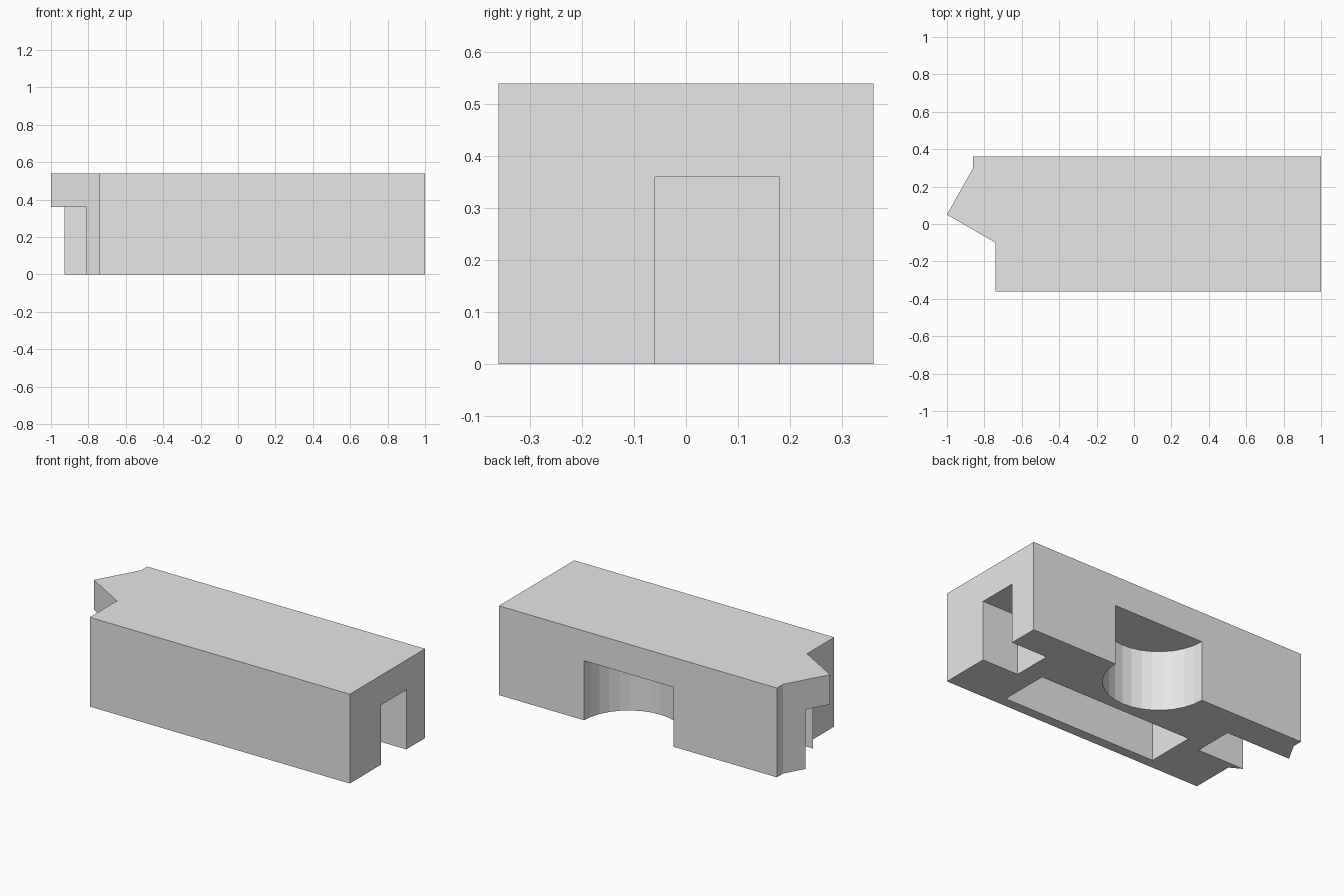
import bpy
import math

cube = bpy.data.objects.get("Cube")
if cube:
    bpy.data.objects.remove(cube, do_unlink=True)

grey = bpy.data.materials.new("light_grey")
grey.use_nodes = True
grey.diffuse_color = (0.8, 0.8, 0.8, 1)
grey.node_tree.nodes["Principled BSDF"].inputs["Base Color"].default_value = (0.8, 0.8, 0.8, 1)


def prism(name, outline, z0, z1):
    """Extrude a counter-clockwise plan outline from z0 to z1."""
    n = len(outline)
    verts = [(x, y, z) for z in (z0, z1) for x, y in outline]
    faces = [list(range(n))[::-1], list(range(n, 2 * n))]
    faces += [(i, (i + 1) % n, n + (i + 1) % n, n + i) for i in range(n)]
    mesh = bpy.data.meshes.new(name)
    mesh.from_pydata(verts, [], faces)
    mesh.materials.append(grey)
    obj = bpy.data.objects.new(name, mesh)
    bpy.context.collection.objects.link(obj)
    return obj


def rectangle(x0, x1, y0, y1):
    return [(x0, y0), (x1, y0), (x1, y1), (x0, y1)]


def circle(cx, cy, radius, sides):
    angles = [2 * math.pi * i / sides for i in range(sides)]
    return [(cx + radius * math.cos(a), cy + radius * math.sin(a)) for a in angles]


# Solid body with a pointed end
HEIGHT = 0.54
CUT_HEIGHT = 0.36
body = prism("block_body", [(1, -0.36), (1, 0.36), (-0.86, 0.36), (-0.86, 0.30),
                            (-1, 0.05), (-0.74, -0.10), (-0.74, -0.36)], 0, HEIGHT)

# Recesses open to the underside: end slots, long pocket, round bay in the back
recesses = {
    "left_end_slot": rectangle(0.76, 1.2, -0.06, 0.18),
    "right_end_slot": rectangle(-1.2, -0.50, -0.06, 0.18),
    "long_pocket": rectangle(-0.38, 0.64, -0.30, 0),
    "round_bay": circle(0.13, 0.36, 0.30, 32),
}
bpy.context.view_layer.objects.active = body
for name, outline in recesses.items():
    cutter = prism(name, outline, -0.1, CUT_HEIGHT)
    cutter.hide_render = True
    cut = body.modifiers.new(name, "BOOLEAN")
    cut.operation = "DIFFERENCE"
    cut.solver = "EXACT"
    cut.object = cutter
    bpy.ops.object.modifier_apply(modifier=cut.name)
    bpy.data.objects.remove(cutter, do_unlink=True)
